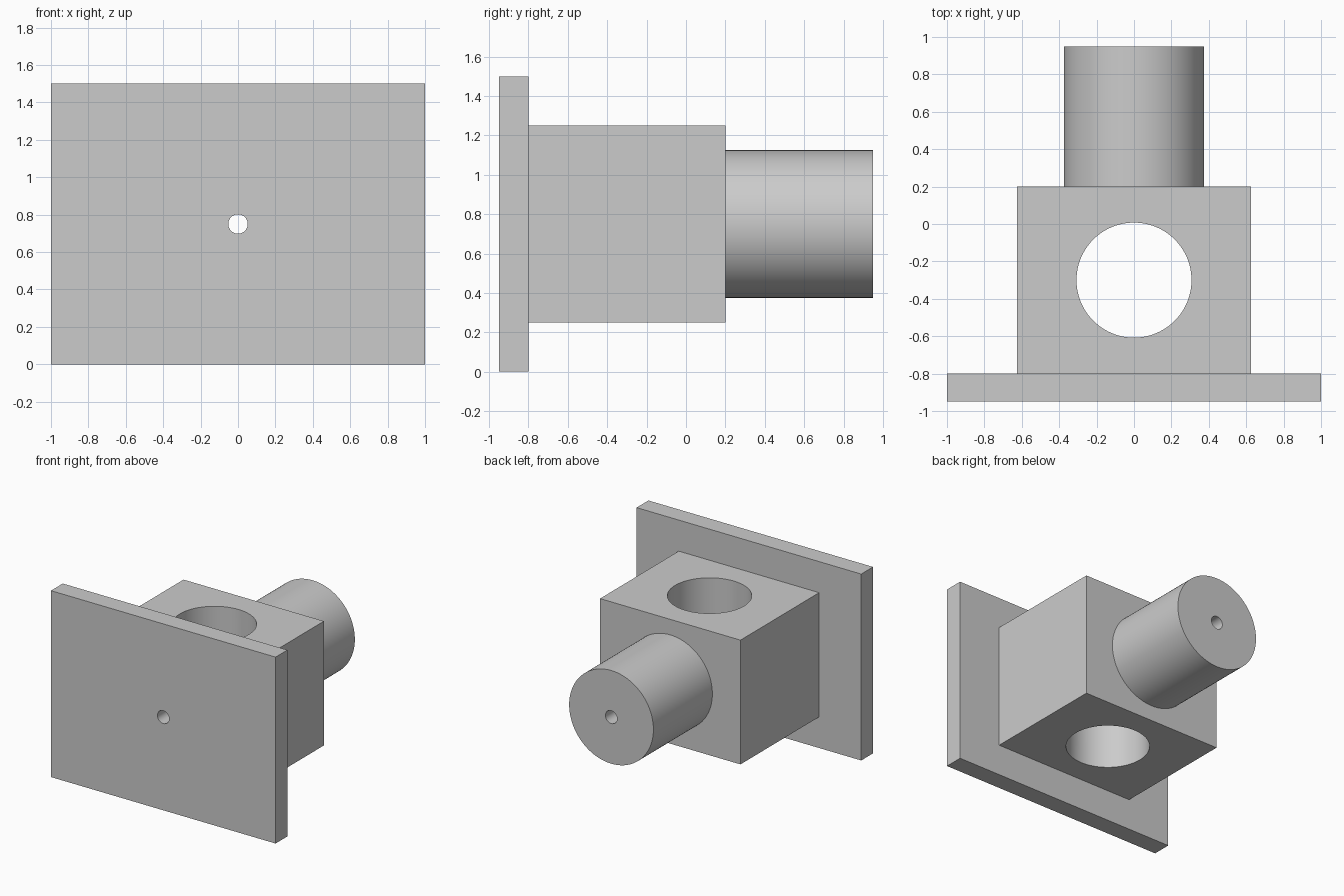
import bpy
from math import pi, radians

default = bpy.data.objects.get("Cube")
if default:
    bpy.data.objects.remove(default, do_unlink=True)

MID_Z = 0.75          # height of the long axis
BLOCK_Y = -0.3        # centre of the block and its vertical bore

grey = bpy.data.materials.new("plain_grey")
grey.use_nodes = True
grey.diffuse_color = (0.6, 0.6, 0.6, 1)
bsdf = next(n for n in grey.node_tree.nodes if n.type == 'BSDF_PRINCIPLED')
bsdf.inputs["Base Color"].default_value = grey.diffuse_color


def finish(name):
    obj = bpy.context.object
    obj.name = name
    obj.data.materials.append(grey)
    return obj


def box(name, size, y):
    bpy.ops.mesh.primitive_cube_add(size=1, location=(0, y, MID_Z))
    bpy.context.object.scale = size
    bpy.ops.object.transform_apply(location=False, rotation=False, scale=True)
    return finish(name)


def cylinder(name, radius, depth, y, tilt=0.0, sides=96):
    bpy.ops.mesh.primitive_cylinder_add(vertices=sides, radius=radius, depth=depth,
                                        location=(0, y, MID_Z), rotation=(tilt, 0, 0))
    return finish(name)


def drill(part, cutter):
    cut = part.modifiers.new("drill", 'BOOLEAN')
    cut.operation = 'DIFFERENCE'
    cut.solver = 'EXACT'
    cut.object = cutter
    bpy.context.view_layer.objects.active = part
    bpy.ops.object.modifier_apply(modifier=cut.name)


# Solid parts
plate = box("face_plate", (2, 0.15, 1.5), -0.875)
block = box("centre_block", (1.25, 1, 1), BLOCK_Y)
spigot = cylinder("rear_spigot", 0.375, 0.75, 0.575, pi / 2)

# Holes: a thin one along the whole length, a wide one down through the block
axial_cutter = cylinder("axial_hole_cutter", 0.052, 3, 0, pi / 2, 48)
bore_cutter = cylinder("vertical_bore_cutter", 0.3075, 2, BLOCK_Y)
for part in (plate, block, spigot):
    drill(part, axial_cutter)
drill(block, bore_cutter)
for cutter in (axial_cutter, bore_cutter):
    bpy.data.objects.remove(cutter, do_unlink=True)

# Smooth round walls, sharp edges
bpy.ops.object.select_all(action='DESELECT')
for part in (plate, block, spigot):
    part.select_set(True)
bpy.context.view_layer.objects.active = block
bpy.ops.object.shade_smooth_by_angle(angle=radians(30))
